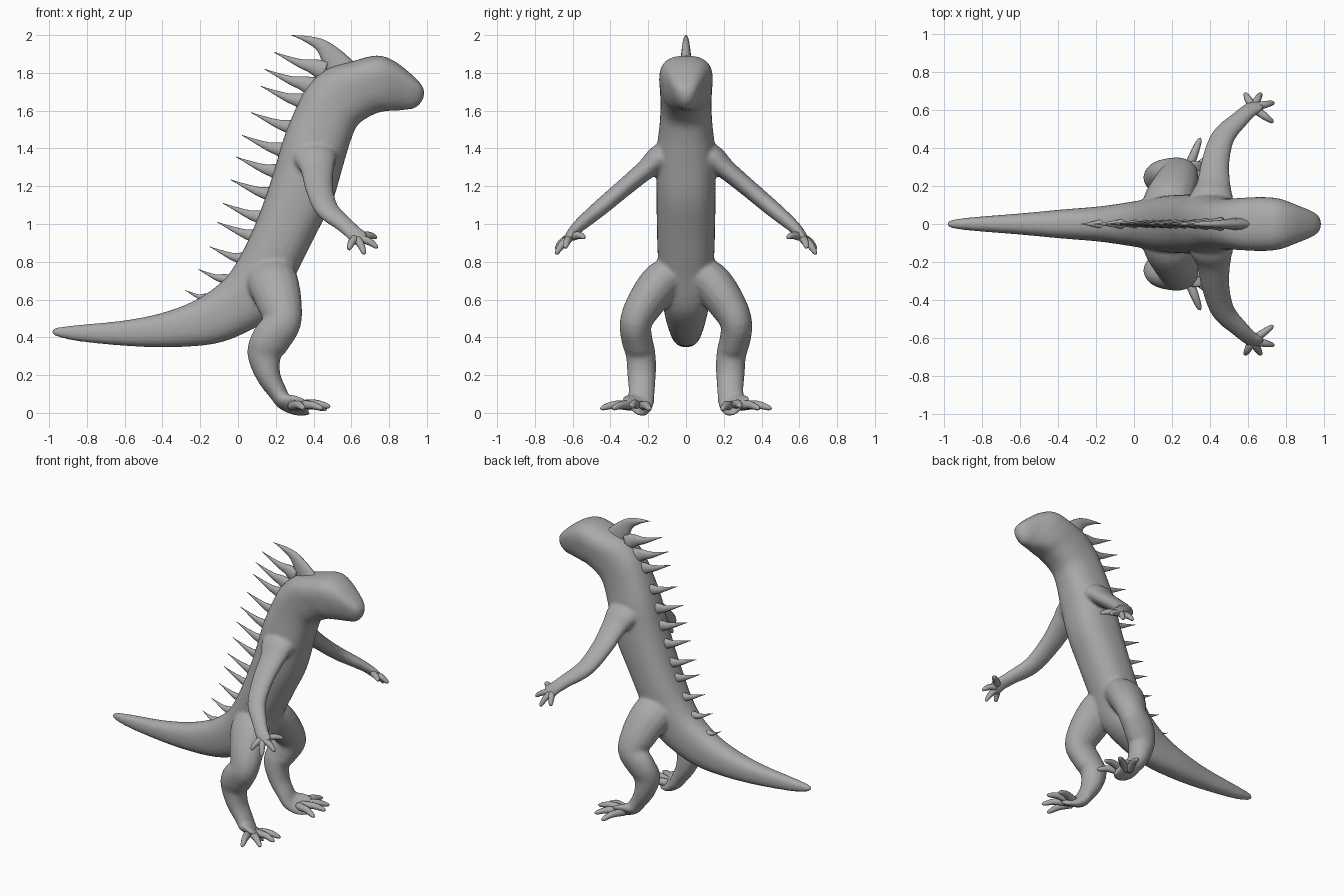
import bpy
import bmesh
import math
from mathutils import Vector

if "Cube" in bpy.data.objects:
    bpy.data.objects.remove(bpy.data.objects["Cube"], do_unlink=True)

grey = bpy.data.materials.new("lizard grey")
grey.use_nodes = True
tint = (0.4, 0.4, 0.4, 1)
grey.diffuse_color = tint
grey.node_tree.nodes["Principled BSDF"].inputs["Base Color"].default_value = tint


def resample(rows, steps):
    """Catmull-Rom interpolation through rows of any width."""
    result = []
    last = len(rows) - 1
    for i in range(last):
        quad = [rows[max(0, min(last, i + k))] for k in (-1, 0, 1, 2)]
        for s in range(steps):
            t = s / steps
            result.append([
                b + (c - a) * t / 2
                + (a - 2.5 * b + 2 * c - d / 2) * t ** 2
                + (1.5 * (b - c) + (d - a) / 2) * t ** 3
                for a, b, c, d in zip(*quad)])
    result.append(list(rows[last]))
    return result


def loft(bm, sections, sides, power=2.0):
    """Skin rings given as (centre, up axis, side axis, top flare)."""
    rings = []
    for centre, up, side, flare in sections:
        ring = []
        for i in range(sides):
            angle = math.tau * i / sides
            c, s = math.cos(angle), math.sin(angle)
            c = math.copysign(abs(c) ** (2 / power), c)
            s = math.copysign(abs(s) ** (2 / power), s)
            ring.append(bm.verts.new(centre + up * c + side * s * (1 + flare * c)))
        rings.append(ring)
    for low, high in zip(rings, rings[1:]):
        for i in range(sides):
            j = (i + 1) % sides
            bm.faces.new((low[i], low[j], high[j], high[i]))
    bm.faces.new(rings[0])
    bm.faces.new(rings[-1])


def limb(bm, rows, ref, mirror=1, steps=5, sides=16):
    """Tube along rows of (x, y, z, radius along ref, other radius)."""
    rows = resample(rows, steps)
    points = [Vector((r[0], r[1] * mirror, r[2])) for r in rows]
    sections = []
    for i, p in enumerate(points):
        tangent = (points[min(i + 1, len(points) - 1)] - points[max(i - 1, 0)]).normalized()
        up = (Vector(ref) - tangent * tangent.dot(Vector(ref))).normalized()
        side = tangent.cross(up)
        sections.append((p, up * max(rows[i][3], 0.002), side * max(rows[i][4], 0.002), 0))
    loft(bm, sections, sides)


def finish(bm, name):
    bmesh.ops.recalc_face_normals(bm, faces=bm.faces[:])
    mesh = bpy.data.meshes.new(name)
    bm.to_mesh(mesh)
    bm.free()
    mesh.materials.append(grey)
    mesh.shade_smooth()
    obj = bpy.data.objects.new(name, mesh)
    bpy.context.collection.objects.link(obj)
    return obj


# Trunk from tail tip to snout: back x, z, belly x, z, half width
trunk = [
    (-.985, .44, -.985, .42, .01), (-.96, .452, -.96, .405, .022),
    (-.85, .465, -.85, .38, .036), (-.6, .49, -.6, .355, .056),
    (-.4, .53, -.37, .348, .076), (-.22, .6, -.14, .363, .093),
    (-.08, .7, .03, .42, .115), (0, .81, .2, .53, .135),
    (.07, .95, .31, .74, .15), (.13, 1.1, .41, .94, .155),
    (.19, 1.28, .5, 1.12, .157), (.24, 1.45, .56, 1.32, .155),
    (.3, 1.6, .6, 1.45, .14), (.37, 1.73, .64, 1.53, .135),
    (.47, 1.82, .73, 1.585, .138), (.6, 1.86, .81, 1.6, .138),
    (.73, 1.892, .85, 1.6, .125), (.82, 1.867, .89, 1.605, .1),
    (.91, 1.8, .935, 1.612, .072), (.965, 1.745, .972, 1.645, .046),
    (.986, 1.71, .986, 1.68, .015)]

# Limbs: x, y, z, two radii
arm = [
    (.4, .06, 1.36, .12, .1), (.41, .14, 1.345, .115, .075),
    (.42, .21, 1.29, .09, .055), (.43, .33, 1.19, .075, .048),
    (.47, .46, 1.08, .064, .044), (.56, .555, 1, .05, .036),
    (.61, .6, .955, .048, .029), (.645, .625, .92, .052, .022),
    (.66, .635, .905, .03, .015)]
leg = [
    (.16, .05, .73, .13, .1), (.185, .13, .69, .135, .11),
    (.22, .215, .58, .12, .1), (.235, .265, .48, .1, .086),
    (.175, .26, .39, .105, .082), (.14, .24, .31, .092, .079),
    (.16, .235, .2, .066, .076), (.21, .235, .11, .05, .07),
    (.25, .245, .055, .042, .075), (.33, .275, .035, .025, .08),
    (.37, .29, .03, .012, .06)]

body = bmesh.new()
sections = []
for bx, bz, fx, fz, w in resample(trunk, 5):
    back, belly = Vector((bx, 0, bz)), Vector((fx, 0, fz))
    flare = 0.3 * min(1, max(0, (bx - .4) / .3))
    sections.append(((back + belly) / 2, (back - belly) / 2, Vector((0, w, 0)), flare))
loft(body, sections, 28, 2.4)
for m in (1, -1):
    limb(body, arm, (1, 0, 0), m)
    limb(body, leg, (1, 0, .3), m)
body = finish(body, "body")

# Blend trunk and limbs into one skin
remesh = body.modifiers.new("blend", "REMESH")
remesh.mode = "VOXEL"
remesh.voxel_size = 0.01
remesh.use_smooth_shade = True
relax = body.modifiers.new("relax", "SMOOTH")
relax.factor = 0.5
relax.iterations = 10


def digits(name, root, tips, radius, arch, mirror):
    """Fan of tapered fingers or toes that start inside the palm or foot."""
    bm = bmesh.new()
    for tip in tips:
        a, b = Vector(root), Vector(tip)
        start = a.lerp(b, 0.2)
        mid = a.lerp(b, 0.62) + Vector((0, 0, arch))
        limb(bm, [(*start, radius * 1.2, radius * 1.2), (*mid, radius, radius),
                  (*a.lerp(b, 0.93), radius * .6, radius * .6), (*b, 0, 0)],
             (.2, .1, 1), mirror, 4, 10)
    finish(bm, name)


fingers = [(.585, .69, .865), (.67, .69, .84), (.74, .64, .875), (.735, .535, .93)]
toes = [(.47, .19, .02), (.49, .29, .035), (.45, .39, .025), (.35, .455, .025)]
for label, m in (("left", 1), ("right", -1)):
    digits(label + "_fingers", (.625, .615, .935), fingers, .019, .008, m)
    digits(label + "_toes", (.27, .25, .04), toes, .022, .012, m)

# Row of back spines: tip x, z and the offset to the root
spines = [
    (.19, 1.91), (.14, 1.82), (.12, 1.73), (.07, 1.59), (.02, 1.47), (-.01, 1.355),
    (-.04, 1.235), (-.08, 1.11), (-.11, 1.01), (-.15, .88), (-.21, .76), (-.28, .65)]
for i, (x, z) in enumerate(spines):
    size = min(1, (len(spines) - i + 2) / 6)
    tip = Vector((x, 0, z))
    root = tip + Vector((.27, 0, -.1)) * size
    mid = tip.lerp(root, .5) - Vector((0, 0, .008))
    bm = bmesh.new()
    limb(bm, [(*root, .06 * size, .036), (*tip.lerp(root, .75), .038 * size, .024),
              (*mid, .022 * size, .015), (*tip, 0, 0)], (0, 0, 1), 1, 4, 12)
    finish(bm, f"back_spine_{i + 1}")

# Large curved crest behind the head
bm = bmesh.new()
limb(bm, [(.56, 0, 1.8, .08, .035), (.5, 0, 1.88, .06, .028),
          (.44, 0, 1.945, .035, .02), (.36, 0, 1.98, .016, .013),
          (.28, 0, 2, 0, 0)], (0, 0, 1), 1, 5, 12)
finish(bm, "head_crest")
